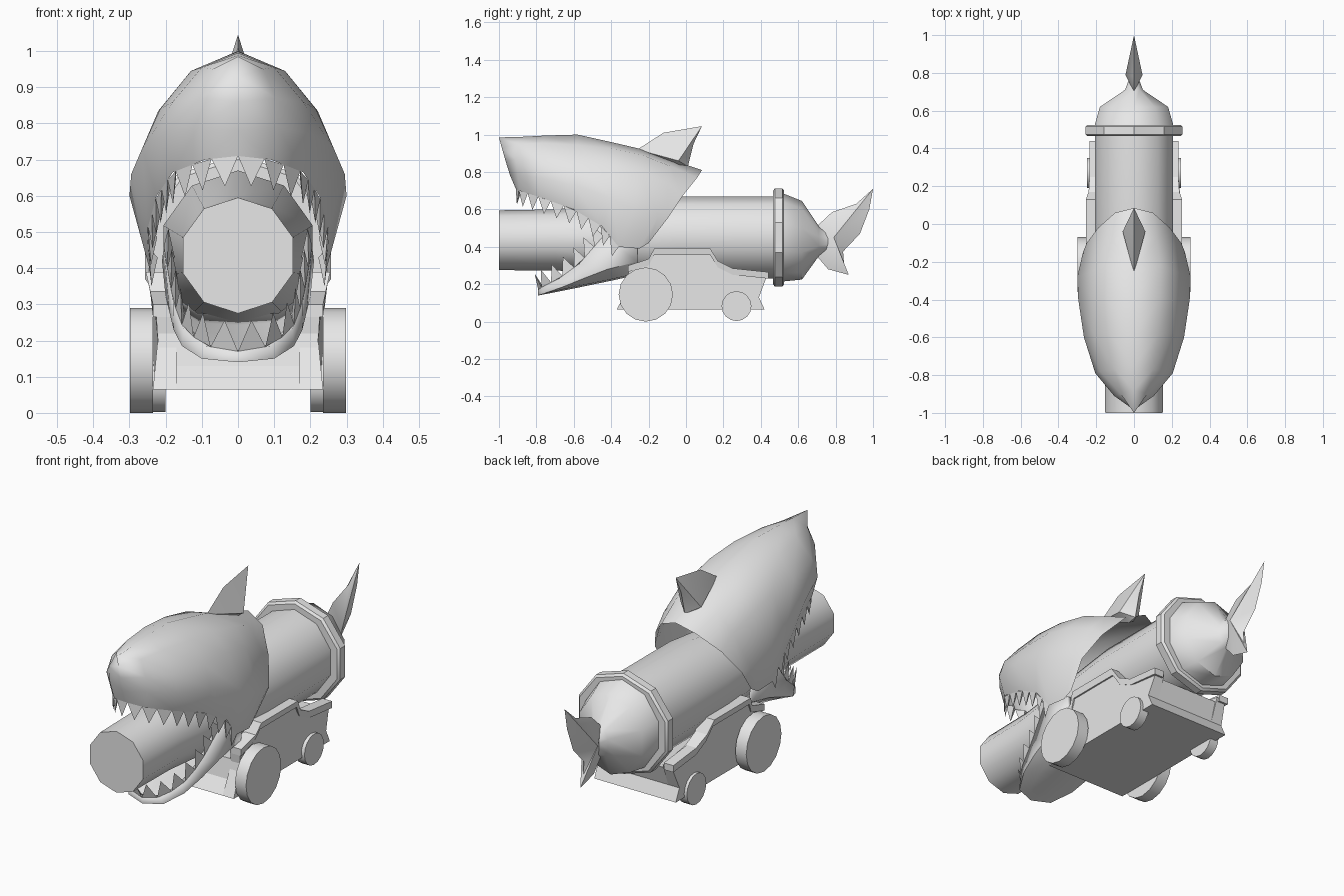
import bpy, bmesh, math
from mathutils import Vector

cube = bpy.data.objects.get("Cube")
if cube:
    bpy.data.objects.remove(cube, do_unlink=True)

grey = bpy.data.materials.new("plain grey")
grey.use_nodes = True
grey.diffuse_color = (0.8, 0.8, 0.8, 1)
grey.node_tree.nodes["Principled BSDF"].inputs["Base Color"].default_value = (0.8, 0.8, 0.8, 1)


def make(name, verts, faces, mirror=False, smooth=None, thick=0, outward_from=None):
    """Build one object from points and faces, with optional mirror and thickness."""
    bm = bmesh.new()
    vs = [bm.verts.new(v) for v in verts]
    for f in faces:
        bm.faces.new([vs[i] for i in f])
    bmesh.ops.remove_doubles(bm, verts=bm.verts, dist=0.0005)
    bmesh.ops.recalc_face_normals(bm, faces=bm.faces)
    if outward_from:
        ref = Vector(outward_from)
        facing = sum(f.normal.dot(f.calc_center_median() - ref) * f.calc_area() for f in bm.faces)
        if facing < 0:
            bmesh.ops.reverse_faces(bm, faces=bm.faces)
    me = bpy.data.meshes.new(name)
    bm.to_mesh(me)
    bm.free()
    me.materials.append(grey)
    ob = bpy.data.objects.new(name, me)
    bpy.context.collection.objects.link(ob)
    if mirror:
        ob.modifiers.new("mirror", 'MIRROR').merge_threshold = 0.001
    if thick:
        s = ob.modifiers.new("thickness", 'SOLIDIFY')
        s.thickness, s.offset = thick, -1
    if smooth:
        bpy.ops.object.select_all(action='DESELECT')
        ob.select_set(True)
        bpy.context.view_layer.objects.active = ob
        bpy.ops.object.shade_smooth_by_angle(angle=math.radians(smooth))
    return ob


def loft(name, rows, **kw):
    """Skin a surface through rows of equal length."""
    n = len(rows[0])
    faces = [(i * n + j, i * n + j + 1, (i + 1) * n + j + 1, (i + 1) * n + j)
             for i in range(len(rows) - 1) for j in range(n - 1)]
    return make(name, [p for r in rows for p in r], faces, **kw)


def lathe(name, rings, sides=10, smooth=40):
    """Rings of (y, centre z, x radius, z radius) joined and capped."""
    verts, faces = [], []
    for y, zc, rx, rz in rings:
        for k in range(sides):
            a = 2 * math.pi * k / sides
            verts.append((rx * math.sin(a), y, zc + rz * math.cos(a)))
    for i in range(len(rings) - 1):
        for k in range(sides):
            m = (k + 1) % sides
            faces.append((i * sides + k, i * sides + m, (i + 1) * sides + m, (i + 1) * sides + k))
    faces += [tuple(range(sides)), tuple(range(len(verts) - sides, len(verts)))]
    return make(name, verts, faces, smooth=smooth)


def slab(name, outline, x0, x1, mirror=False, smooth=None):
    """Extrude a (y, z) outline in x; x1 may be a function of z."""
    n = len(outline)
    outer = x1 if callable(x1) else (lambda z: x1)
    verts = [(x0, y, z) for y, z in outline] + [(outer(z), y, z) for y, z in outline]
    faces = [tuple(range(n)), tuple(range(n, 2 * n))]
    faces += [(i, (i + 1) % n, n + (i + 1) % n, n + i) for i in range(n)]
    return make(name, verts, faces, mirror=mirror, smooth=smooth)


def fin(name, outline, centre, half):
    """Sharp-edged fin: an outline on x = 0 swelling to a centre on both sides."""
    n = len(outline)
    verts = [(0, y, z) for y, z in outline] + [(half, *centre), (-half, *centre)]
    faces = [(i, (i + 1) % n, n + s) for i in range(n) for s in (0, 1)]
    return make(name, verts, faces, smooth=35)


def teeth(name, path, count, tip, depth):
    """Row of pyramids along a lip path, mirrored."""
    pts = [Vector(p) for p in path]
    lens = [(b - a).length for a, b in zip(pts, pts[1:])]

    def at(t):
        d = t * sum(lens)
        for a, b, l in zip(pts, pts[1:], lens):
            if d <= l:
                return a.lerp(b, d / l)
            d -= l
        return pts[-1].copy()

    verts, faces = [], []
    for k in range(count):
        a, b = at(k / count), at((k + 1) / count)
        mid = (a + b) / 2
        inward = Vector((-mid.x, -0.45 - mid.y, 0)).normalized() * depth
        o = len(verts)
        verts += [a, b, mid + inward, mid + Vector(tip) + inward * 0.3]
        faces += [(o, o + 1, o + 3), (o + 1, o + 2, o + 3), (o + 2, o, o + 3), (o, o + 2, o + 1)]
    return make(name, verts, faces, mirror=True)


# Barrel, flange and tapering rear
lathe("barrel", [(-1, .435, .16, .16), (-.7, .437, .163, .163), (-.05, .45, .217, .22),
                 (.48, .45, .217, .22)])
lathe("flange", [(.465, .45, .258, .25), (.475, .45, .27, .262), (.515, .45, .27, .262),
                 (.525, .45, .258, .25)], smooth=25)
lathe("rear_taper", [(.52, .45, .22, .235), (.62, .435, .19, .21), (.71, .43, .05, .08),
                     (.76, .43, .03, .05)], smooth=45)

# Tail fin and dorsal fin
fin("tail_fin", [(.70, .51), (.78, .585), (.91, .63), (1, .71), (.98, .6), (.93, .47), (.84, .375),
                 (.845, .31), (.87, .25), (.76, .28), (.70, .35)], (.79, .45), .045)
fin("dorsal_fin", [(-.26, .92), (-.12, 1.01), (.085, 1.045), (.04, .95), (.01, .83), (-.04, .82)],
    (-.04, .86), .06)

# Upper head: half sections from the crown down to the lip, nose to back
head = [
    [(0, -1, .985), (0, -.985, .93), (0, -.965, .86), (0, -.94, .78), (0, -.91, .71)],
    [(0, -.88, .988), (.07, -.9, .95), (.105, -.91, .87), (.11, -.9, .79), (.09, -.89, .70)],
    [(0, -.75, .995), (.10, -.77, .955), (.18, -.78, .86), (.205, -.79, .77), (.18, -.78, .665)],
    [(0, -.58, 1.0), (.13, -.58, .945), (.215, -.58, .84), (.265, -.6, .73), (.225, -.6, .60)],
    [(0, -.40, .96), (.14, -.40, .925), (.22, -.4, .835), (.295, -.4, .66), (.25, -.45, .51)],
    [(0, -.25, .925), (.14, -.22, .885), (.22, -.25, .8), (.30, -.28, .60), (.245, -.36, .40)],
    [(0, -.06, .86), (.12, -.08, .83), (.20, -.1, .74), (.27, -.15, .56), (.24, -.25, .39)],
    [(0, .085, .81), (.10, .06, .77), (.19, -.02, .67), (.25, -.1, .55), (.235, -.2, .42)],
]
loft("upper_head", head, mirror=True, smooth=50, outward_from=(0, -.4, .6))
teeth("upper_teeth", [s[-1] for s in head[:6]], 10, (0, -.01, -.08), .025)

# Lower jaw: lip, side and floor curves from the chin back to the hinge
lip = [(0, -.79, .17), (.09, -.77, .185), (.15, -.68, .23), (.18, -.57, .31), (.205, -.44, .46),
       (.21, -.26, .42)]
side = [(0, -.79, .14), (.1, -.76, .15), (.155, -.66, .185), (.178, -.55, .23), (.19, -.42, .28),
        (.2, -.26, .32)]
keel = [(0, -.79, .14), (0, -.72, .153), (0, -.62, .173), (0, -.5, .198), (0, -.38, .223),
        (0, -.26, .25)]
floor = [(s[0] * .6, k[1], k[2] + .008) for s, k in zip(side, keel)]
floor[0] = keel[0]
loft("lower_jaw", [lip, side, floor, keel], mirror=True, smooth=45, thick=.02,
     outward_from=(0, -.45, .4))
teeth("lower_teeth", lip[:5], 7, (0, -.035, .08), .025)

# Carriage: bed, side cheeks and raised rim
slab("carriage_bed", [(-.37, .065), (.42, .065), (.39, .13), (.42, .23), (-.30, .23), (-.32, .13)],
     -.22, .22)


def flare(z):
    return .235 if z < .2 else .222 + max(0, z - .27) * .2


top = [(-.31, .30), (-.2, .335), (-.17, .39), (.13, .39), (.17, .325), (.25, .285), (.44, .265)]
slab("carriage_cheek", [(-.37, .065), (.42, .065), (.39, .13), (.435, .25)]
     + [(y, z - .004) for y, z in reversed(top[:-1])] + [(-.30, .2)], .17, flare, mirror=True)
slab("carriage_rim", top + [(y, z - .035) for y, z in reversed(top)], .18,
     lambda z: .235 + max(0, z - .3) * .22, mirror=True)


# Wheels
def wheel(name, y, z, r, x0, x1, sides):
    ring = [(y + r * math.cos(2 * math.pi * k / sides), z + r * math.sin(2 * math.pi * k / sides))
            for k in range(sides)]
    slab(name, ring, x0, x1, mirror=True, smooth=35)


wheel("front_wheels", -.215, .145, .145, .235, .298, 16)
wheel("rear_wheels", .27, .083, .08, .20, .25, 16)
